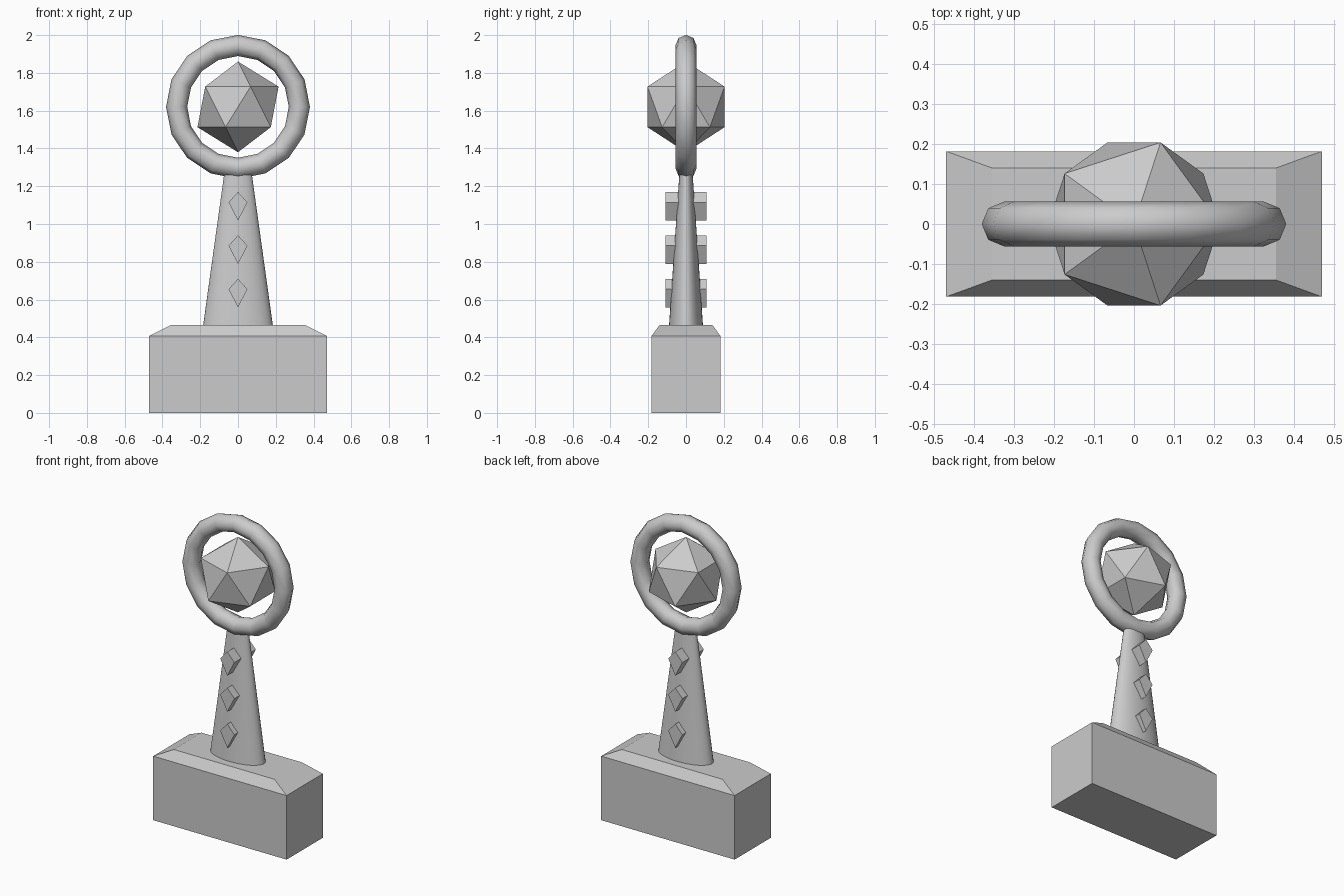
import bpy, bmesh, math

if "Cube" in bpy.data.objects:
    bpy.data.objects.remove(bpy.data.objects["Cube"])


def add_object(name, bm):
    bmesh.ops.recalc_face_normals(bm, faces=bm.faces)
    mesh = bpy.data.meshes.new(name)
    bm.to_mesh(mesh)
    bm.free()
    obj = bpy.data.objects.new(name, mesh)
    bpy.context.collection.objects.link(obj)
    return obj


def loft(name, rings):
    """Bridge closed rings of points in order and cap both ends."""
    bm = bmesh.new()
    loops = [[bm.verts.new(p) for p in ring] for ring in rings]
    n = len(loops[0])
    for a, b in zip(loops, loops[1:]):
        for i in range(n):
            j = (i + 1) % n
            bm.faces.new((a[i], a[j], b[j], b[i]))
    bm.faces.new(loops[0][::-1])
    bm.faces.new(loops[-1])
    return add_object(name, bm)


def rectangle(hx, hy, z):
    return [(-hx, -hy, z), (hx, -hy, z), (hx, hy, z), (-hx, hy, z)]


def ellipse(rx, ry, z, n=32):
    return [(rx * math.cos(2 * math.pi * i / n),
             ry * math.sin(2 * math.pi * i / n), z) for i in range(n)]


def smooth(obj, degrees):
    bpy.ops.object.select_all(action='DESELECT')
    obj.select_set(True)
    bpy.context.view_layer.objects.active = obj
    bpy.ops.object.shade_smooth_by_angle(angle=math.radians(degrees))


# Block base with sloped shoulders
loft("base", [rectangle(0.47, 0.182, 0), rectangle(0.47, 0.182, 0.408),
              rectangle(0.355, 0.14, 0.465)])

# Tapered oval column
column = loft("column", [ellipse(0.185, 0.09, 0.46), ellipse(0.071, 0.034, 1.28)])
smooth(column, 40)

# Kite studs showing on the front and back of the column
for i, z in enumerate((0.655, 0.885, 1.115)):
    kite = [(0, 0.055), (-0.05, 0), (0, -0.097), (0.05, 0)]
    loft(f"kite_stud_{i + 1}",
         [[(x, y, z + dz) for x, dz in kite] for y in (-0.108, 0.108)])

# Upright ring
bpy.ops.mesh.primitive_torus_add(major_segments=16, minor_segments=8,
                                 major_radius=0.325, minor_radius=0.056,
                                 location=(0, 0, 1.62),
                                 rotation=(math.pi / 2, 0, 0))
ring = bpy.context.object
ring.name = "ring"
smooth(ring, 60)

# Faceted gem floating inside the ring
bpy.ops.mesh.primitive_ico_sphere_add(subdivisions=1, radius=0.24,
                                      location=(0, 0, 1.62))
bpy.context.object.name = "gem"
